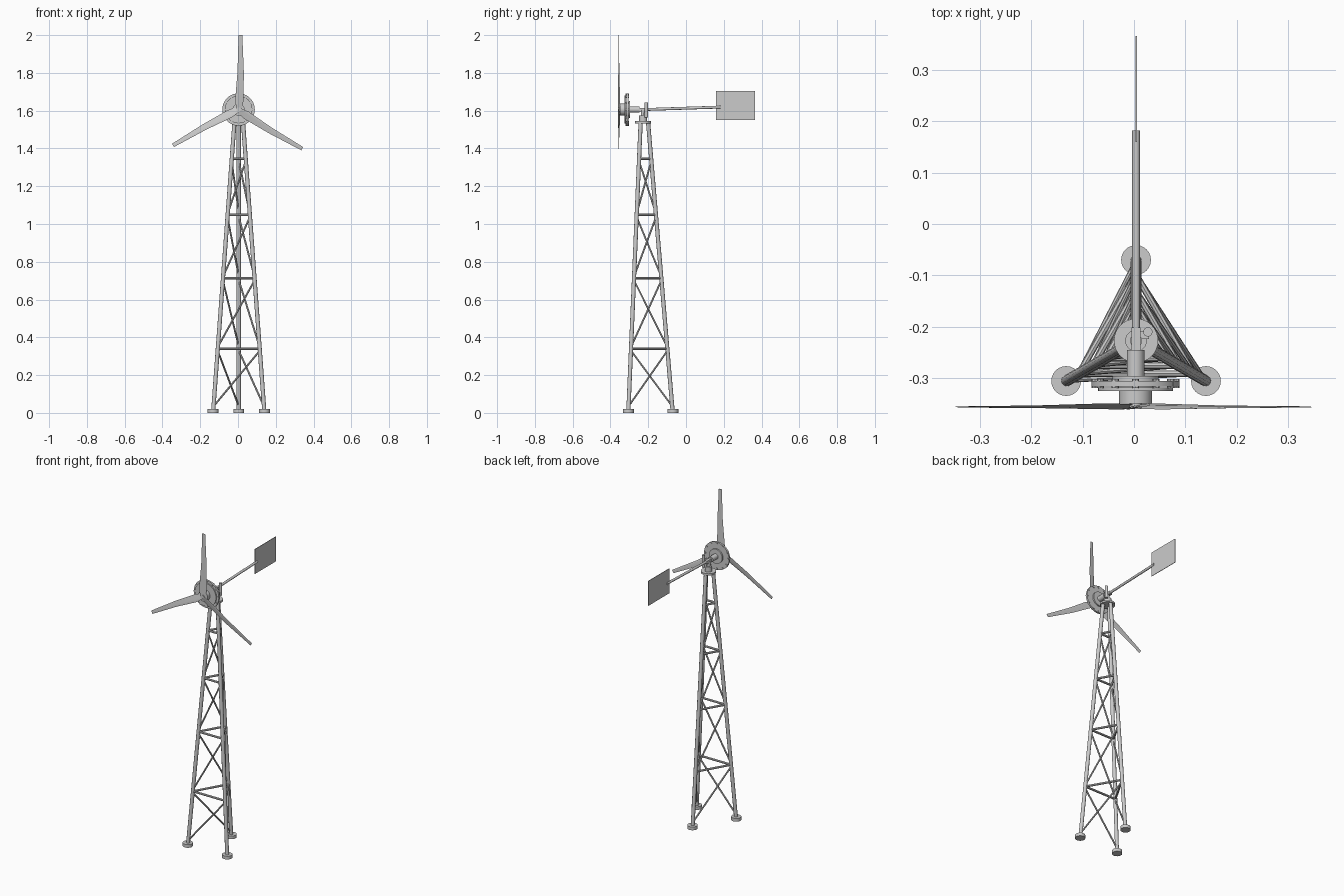
import bpy, bmesh, math
from mathutils import Vector, Matrix

if "Cube" in bpy.data.objects:
    bpy.data.objects.remove(bpy.data.objects["Cube"])

CX, CY = 0.004, -0.227      # tower axis
HZ = 1.606                  # rotor axis height


def finish(name, bm, smooth=True):
    bmesh.ops.recalc_face_normals(bm, faces=bm.faces)
    me = bpy.data.meshes.new(name)
    bm.to_mesh(me)
    bm.free()
    ob = bpy.data.objects.new(name, me)
    bpy.context.collection.objects.link(ob)
    if smooth:
        bpy.ops.object.select_all(action='DESELECT')
        ob.select_set(True)
        bpy.context.view_layer.objects.active = ob
        bpy.ops.object.shade_smooth_by_angle(angle=math.radians(35))
    return ob


def rod(name, a, b, r, sides=12, r2=None):
    a, b = Vector(a), Vector(b)
    d = b - a
    bm = bmesh.new()
    m = Matrix.Translation((a + b) / 2) @ d.to_track_quat('Z', 'Y').to_matrix().to_4x4()
    bmesh.ops.create_cone(bm, cap_ends=True, segments=sides, radius1=r,
                          radius2=r if r2 is None else r2, depth=d.length, matrix=m)
    return finish(name, bm)


def box(name, c, size):
    bm = bmesh.new()
    bmesh.ops.create_cube(bm, size=1, matrix=Matrix.Translation(c) @ Matrix.Diagonal((*size, 1)))
    return finish(name, bm, False)


def leg_point(i, z):
    r = 0.157 - 0.085 * z
    a = math.radians((210, 330, 90)[i % 3])
    return Vector((CX + r * math.cos(a), CY + r * math.sin(a), z))


# tower: legs, feet, horizontal braces and one diagonal per face and bay
levels = [0.025, 0.34, 0.713, 1.048, 1.345]
for i in range(3):
    rod(f"tower_leg_{i}", leg_point(i, 0.01), leg_point(i, 1.54), 0.011)
    f = leg_point(i, 0)
    rod(f"foot_{i}", f, f + Vector((0, 0, 0.02)), 0.029, 24)
    for k in range(1, 5):
        z = levels[k]
        rod(f"ring_brace_{i}_{k}", leg_point(i, z), leg_point(i + 1, z), 0.0065, 8)
        rod(f"diagonal_brace_{i}_{k}", leg_point(i, levels[k - 1] + 0.01),
            leg_point(i + 1, z - 0.01), 0.005, 8)

# turntable and yaw head
rod("top_plate", (CX, CY, 1.533), (CX, CY, 1.544), 0.043, 32)
rod("yaw_collar", (CX, CY, 1.544), (CX, CY, 1.575), 0.021, 24)
rod("yaw_post", (CX, CY, 1.57), (CX, CY, 1.603), 0.012, 16)
rod("side_post", (0.027, -0.21, 1.565), (0.027, -0.21, 1.642), 0.009, 16)
box("side_post_bracket", (0.017, -0.216, 1.58), (0.024, 0.016, 0.02))
box("tail_bracket", (CX, -0.226, 1.604), (0.018, 0.05, 0.02))

# tail boom and vane
rod("tail_boom", (CX, -0.22, 1.606), (CX, 0.182, 1.619), 0.0075, 16)
box("tail_vane", (CX, 0.263, 1.628), (0.003, 0.206, 0.154))

# generator: shaft, two plates, rim bolts and hub, all along y
AX = 0.003


def axial(name, y0, y1, r, sides=32):
    return rod(name, (AX, y0, HZ), (AX, y1, HZ), r, sides)


axial("main_shaft", -0.298, -0.245, 0.017, 24)
axial("rear_plate", -0.316, -0.305, 0.086, 40)
axial("front_plate", -0.325, -0.318, 0.073, 40)
axial("stator_core", -0.32, -0.296, 0.045)
axial("hub", -0.349, -0.322, 0.032)
axial("hub_pin", -0.36, -0.345, 0.012, 16)
for k in range(12):
    a = k * math.tau / 12
    x, z = AX + 0.079 * math.cos(a), HZ + 0.079 * math.sin(a)
    rod(f"rim_bolt_{k}", (x, -0.319, z), (x, -0.302, z), 0.007, 8)

# three tapered, twisted blades
section = [(0, 0), (0.12, 0.05), (0.35, 0.07), (1, 0), (0.35, -0.03), (0.12, -0.03)]
stations = [(0.0, 0.030, 18), (0.05, 0.046, 15), (0.2, 0.034, 9), (0.395, 0.02, 4)]
for n in range(3):
    spin = Matrix.Rotation(n * math.tau / 3, 3, 'Y')
    bm = bmesh.new()
    rings = []
    for r, chord, tw in stations:
        t = math.radians(tw)
        start = -0.012 + 0.012 * r / 0.395 - (0.008 if r == 0.05 else 0)
        ring = []
        for u, v in section:
            cx, cy = (u - 0.4) * chord, v * chord
            p = Vector((start + 0.4 * chord + cx * math.cos(t) - cy * math.sin(t),
                        cx * math.sin(t) + cy * math.cos(t), r))
            ring.append(bm.verts.new(spin @ p + Vector((AX, -0.356, 1.605))))
        rings.append(ring)
    for a, b in zip(rings, rings[1:]):
        for j in range(6):
            k = (j + 1) % 6
            bm.faces.new((a[j], a[k], b[k], b[j]))
    bm.faces.new(rings[0])
    bm.faces.new(rings[-1])
    finish(f"blade_{n}", bm)
